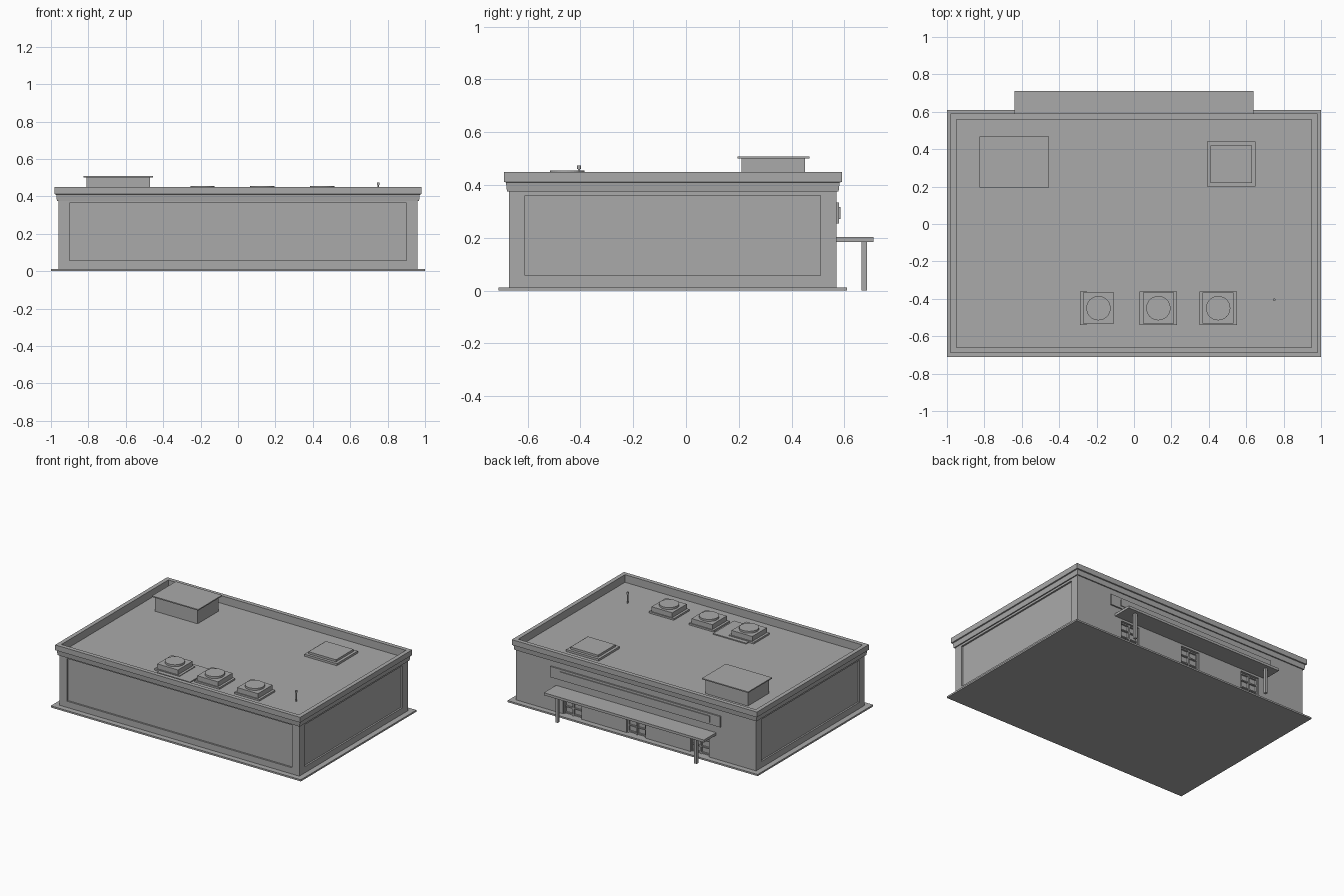
import bpy
import bmesh

old = bpy.data.objects.get("Cube")
if old:
    bpy.data.objects.remove(old, do_unlink=True)

grey = bpy.data.materials.new("plain grey")
grey.use_nodes = True
tone = (0.4, 0.4, 0.4, 1)
grey.diffuse_color = tone
grey.node_tree.nodes["Principled BSDF"].inputs["Base Color"].default_value = tone

MID_Y = -0.05           # centre of the building
HALF_X, HALF_Y = 0.96, 0.62
BACK = MID_Y + HALF_Y
ROOF = 0.395


def finish(name, bm):
    bmesh.ops.recalc_face_normals(bm, faces=bm.faces)
    mesh = bpy.data.meshes.new(name)
    bm.to_mesh(mesh)
    bm.free()
    mesh.materials.append(grey)
    obj = bpy.data.objects.new(name, mesh)
    bpy.context.collection.objects.link(obj)
    return obj


def box(name, x0, x1, y0, y1, z0, z1):
    bm = bmesh.new()
    bmesh.ops.create_cube(bm, size=1)
    for v in bm.verts:
        v.co = (x1 if v.co.x > 0 else x0, y1 if v.co.y > 0 else y0, z1 if v.co.z > 0 else z0)
    return finish(name, bm)


def centred_box(name, x, y, half_x, half_y, z0, z1):
    return box(name, x - half_x, x + half_x, y - half_y, y + half_y, z0, z1)


def cylinder(name, x, y, radius, z0, z1, sides):
    bm = bmesh.new()
    bmesh.ops.create_cone(bm, cap_ends=True, segments=sides, radius1=radius,
                          radius2=radius, depth=z1 - z0)
    bmesh.ops.translate(bm, verts=bm.verts, vec=(x, y, (z0 + z1) / 2))
    return finish(name, bm)


def rectangle_loft(name, profile):
    """Sweep an (outset, height) profile around the building's rectangle."""
    bm = bmesh.new()
    loops = []
    for out, z in profile:
        hx, hy = HALF_X + out, HALF_Y + out
        loops.append([bm.verts.new((sx * hx, MID_Y + sy * hy, z))
                      for sx, sy in ((-1, -1), (1, -1), (1, 1), (-1, 1))])
    for a, b in zip(loops, loops[1:]):
        for i in range(4):
            j = (i + 1) % 4
            bm.faces.new((a[i], a[j], b[j], b[i]))
    bm.faces.new(loops[0])
    bm.faces.new(loops[-1])
    return finish(name, bm)


def cut(target, cutter):
    cutter.hide_render = True
    mod = target.modifiers.new("cut", "BOOLEAN")
    mod.operation, mod.solver, mod.object = "DIFFERENCE", "EXACT", cutter
    bpy.context.view_layer.objects.active = target
    bpy.ops.object.modifier_apply(modifier=mod.name)
    bpy.data.objects.remove(cutter, do_unlink=True)


# Ground slab, walls, stepped cornice, parapet and roof
centred_box("ground_slab", 0, MID_Y, 1, 0.66, 0, 0.012)
walls = rectangle_loft("walls_and_roof", [
    (0, 0.008), (0, 0.375), (0.008, 0.375), (0.012, 0.41), (0.02, 0.412),
    (0.02, 0.45), (-0.01, 0.45), (-0.01, ROOF)])

# Sunken panels on the front and both ends
DEPTH = 0.012
cut(walls, box("front_cutter", -0.9, 0.9, -0.8, MID_Y - HALF_Y + DEPTH, 0.057, 0.365))
for s in (-1, 1):
    cut(walls, centred_box("end_cutter", s * (HALF_X + 0.1), MID_Y, 0.1 + DEPTH, 0.56, 0.057, 0.36))

# Three doorways at the back, with frames and crossbars
DOOR_TOP = 0.17
for x in (-0.51, 0, 0.51):
    cut(walls, box("door_cutter", x - 0.075, x + 0.075, BACK - 0.025, BACK + 0.1, 0.012, DOOR_TOP))
    for s in (-1, 0, 1):
        centred_box("door_upright", x + s * 0.07, BACK - 0.018, 0.005, 0.008, 0.012, DOOR_TOP)
    for z in (0.02, 0.065, 0.115, 0.162):
        centred_box("door_crossbar", x, BACK - 0.018, 0.07, 0.006, z - 0.004, z + 0.004)

# Canopy on two posts
box("canopy", -0.64, 0.64, BACK - 0.005, 0.71, 0.185, 0.203)
for s in (-1, 1):
    centred_box("canopy_post", s * 0.555, 0.675, 0.01, 0.01, 0, 0.187)

# Fascia band over the canopy
box("fascia_band", -0.68, 0.68, BACK - 0.005, BACK + 0.01, 0.255, 0.333)
box("fascia_strip", -0.6, 0.6, BACK, BACK + 0.016, 0.272, 0.317)

# Cooling units on the roof
FAN_Y = -0.45
for x in (-0.19, 0.13, 0.45):
    centred_box("cooler_pad", x, FAN_Y, 0.1, 0.09, ROOF - 0.002, ROOF + 0.012)
    centred_box("cooler_box", x, FAN_Y, 0.083, 0.083, ROOF, 0.442)
    cylinder("cooler_fan", x, FAN_Y, 0.065, 0.44, 0.456, 32)
box("cooler_tray", -0.25, 0.015, -0.57, -0.33, ROOF - 0.002, ROOF + 0.007)

# Roof hut, skylight and vent pipe
box("roof_hut", -0.81, -0.47, 0.21, 0.45, ROOF - 0.002, 0.502)
box("roof_hut_lid", -0.825, -0.455, 0.195, 0.468, 0.5, 0.508)
box("skylight_base", 0.39, 0.65, 0.2, 0.44, ROOF - 0.002, 0.41)
box("skylight_top", 0.41, 0.63, 0.22, 0.42, 0.408, 0.425)
cylinder("vent_pipe", 0.75, -0.405, 0.004, ROOF - 0.002, 0.474, 12)
cylinder("vent_cap", 0.75, -0.405, 0.007, 0.46, 0.475, 12)
